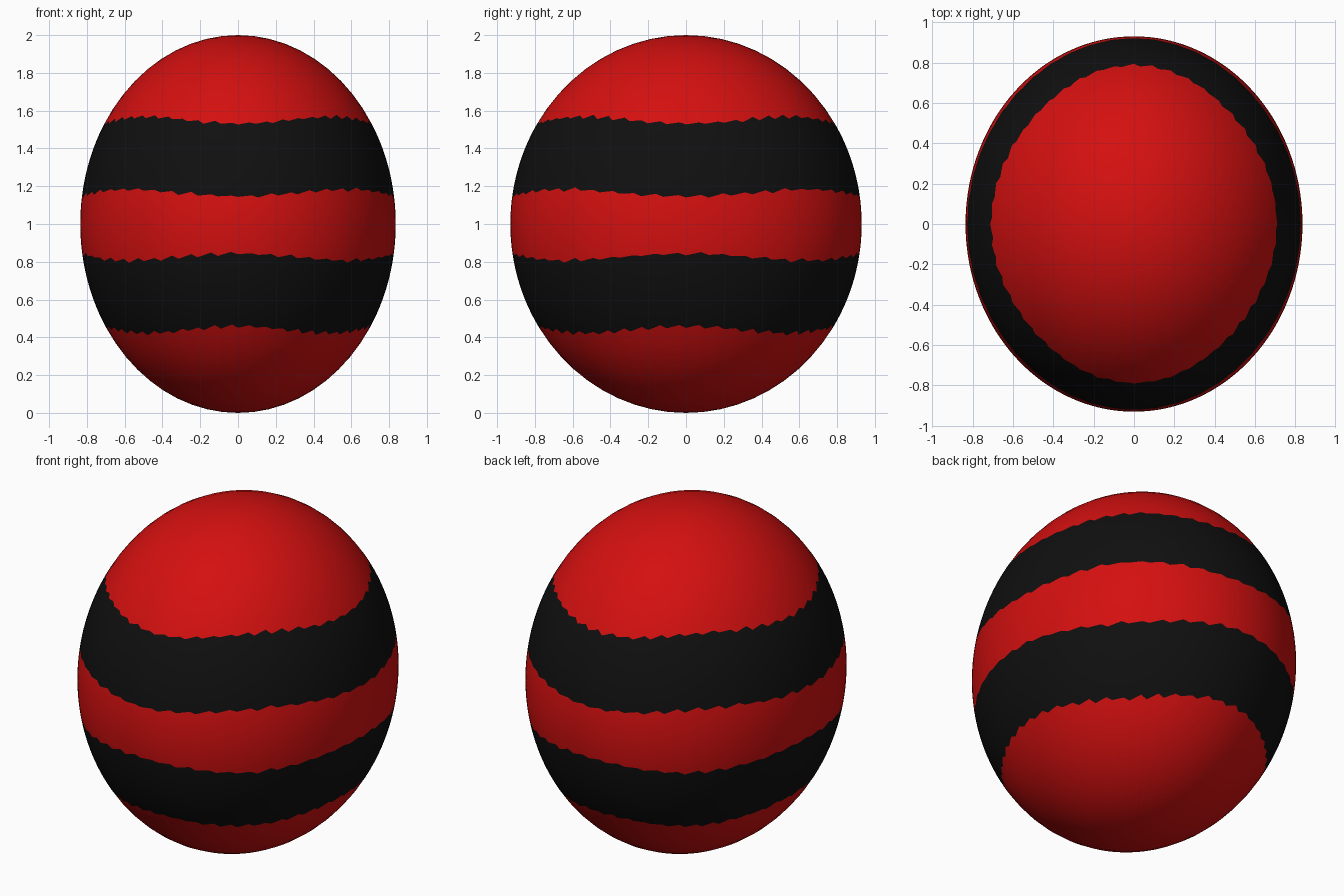
import bpy, bmesh, math, random

cube = bpy.data.objects.get("Cube")
if cube:
    bpy.data.objects.remove(cube)

random.seed(4)
RADII = (0.835, 0.93, 1.0)
COLUMNS = 144
ROWS = 10          # rows of faces in each colour band
TOOTH = 3          # columns per ragged notch
EDGES = [1.55, 1.165, 0.825, 0.44]   # mean heights of the stripe edges


def material(name, colour):
    mat = bpy.data.materials.new(name)
    mat.use_nodes = True
    mat.diffuse_color = colour
    bsdf = mat.node_tree.nodes["Principled BSDF"]
    bsdf.inputs["Base Color"].default_value = colour
    bsdf.inputs["Roughness"].default_value = 0.6
    return mat


def stripe_edge(height):
    """Polar angle of a wavy, notched stripe edge for every column."""
    side = 1 if height > 1 else -1
    teeth = [random.uniform(0.006, 0.024) for _ in range(COLUMNS // TOOTH)]
    angles = []
    for c in range(COLUMNS):
        around = 2 * math.pi * c / COLUMNS
        wave = -0.018 * side * math.cos(4 * around)
        notch = teeth[c // TOOTH] * ((c % TOOTH) / (TOOTH - 1) - 0.5)
        angles.append(math.acos(height + wave + notch - 1))
    return angles


def point(polar, column):
    around = 2 * math.pi * column / COLUMNS
    return (RADII[0] * math.sin(polar) * math.sin(around),
            -RADII[1] * math.sin(polar) * math.cos(around),
            RADII[2] * (1 + math.cos(polar)))


# Egg-shaped body: rings run from the top pole to the bottom pole
bm = bmesh.new()
borders = [[0.0] * COLUMNS] + [stripe_edge(h) for h in EDGES] + [[math.pi] * COLUMNS]
rings = []
for upper, lower in zip(borders, borders[1:]):
    for r in range(ROWS):
        t = r / ROWS
        rings.append([bm.verts.new(point(a + (b - a) * t, c))
                      for c, (a, b) in enumerate(zip(upper, lower))])
rings.append([bm.verts.new(point(math.pi, c)) for c in range(COLUMNS)])

# Alternate bands take the stripe colour
for r, (top, low) in enumerate(zip(rings, rings[1:])):
    for c in range(COLUMNS):
        n = (c + 1) % COLUMNS
        face = bm.faces.new((top[c], low[c], low[n], top[n]))
        face.material_index = (r // ROWS) % 2
        face.smooth = True

# Close the poles
bmesh.ops.remove_doubles(bm, verts=bm.verts[:], dist=0.0001)
bmesh.ops.recalc_face_normals(bm, faces=bm.faces[:])

mesh = bpy.data.meshes.new("striped_egg")
bm.to_mesh(mesh)
bm.free()
mesh.materials.append(material("red", (0.66, 0.005, 0.005, 1)))
mesh.materials.append(material("black", (0.005, 0.005, 0.005, 1)))
egg = bpy.data.objects.new("striped_egg", mesh)
bpy.context.collection.objects.link(egg)
